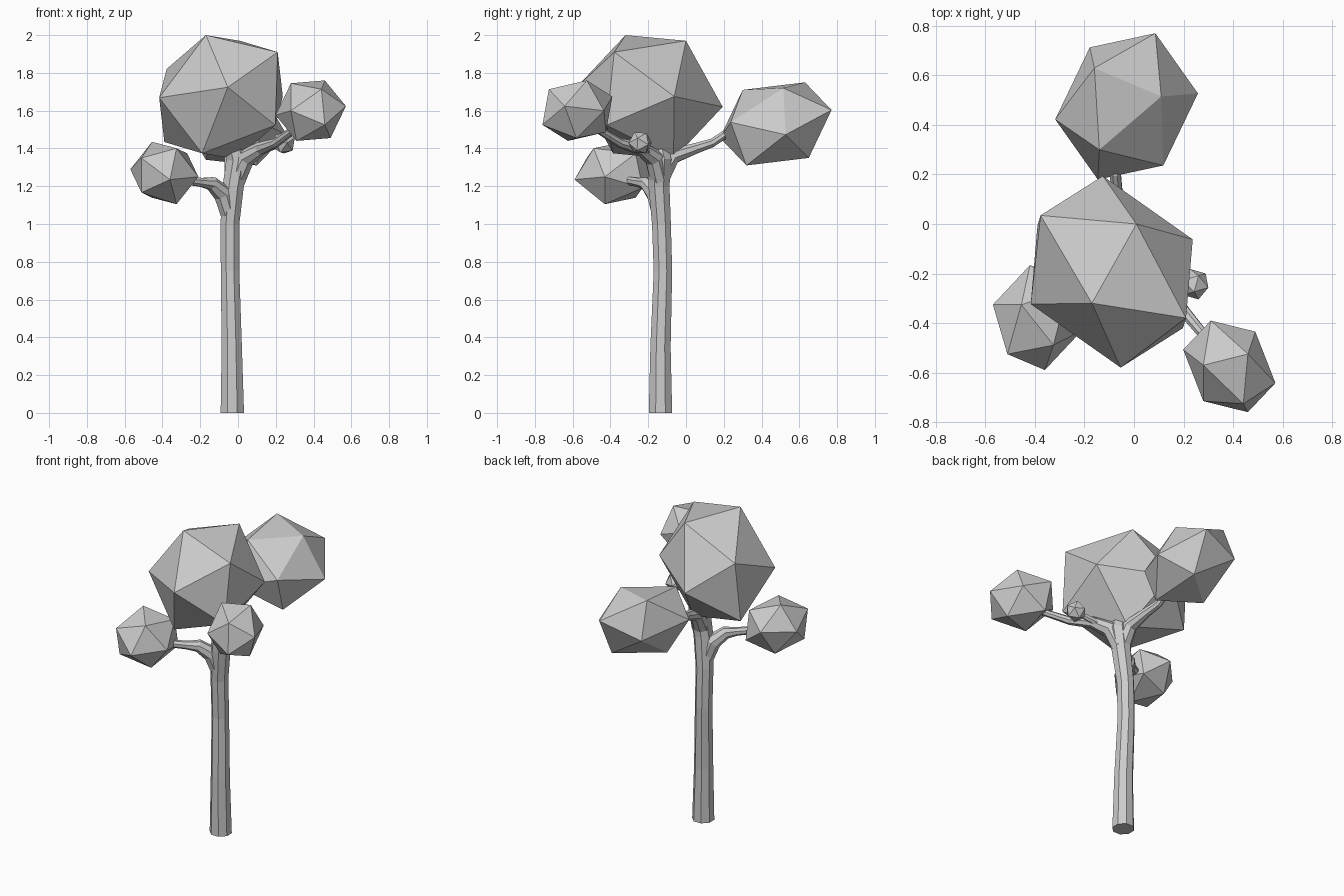
import bpy, bmesh, math
from mathutils import Vector, Matrix

if "Cube" in bpy.data.objects:
    bpy.data.objects.remove(bpy.data.objects["Cube"])


def finish(name, bm):
    bmesh.ops.recalc_face_normals(bm, faces=bm.faces)
    me = bpy.data.meshes.new(name)
    bm.to_mesh(me)
    bm.free()
    ob = bpy.data.objects.new(name, me)
    bpy.context.collection.objects.link(ob)
    return ob


def foliage(name, centre, corners):
    """Icosahedron turned and stretched so one face lands on the three corners."""
    c = Vector(centre)
    bm = bmesh.new()
    bmesh.ops.create_icosphere(bm, subdivisions=1, radius=1)
    bm.faces.ensure_lookup_table()
    src = Matrix([v.co for v in bm.faces[0].verts]).transposed()
    dst = Matrix([Vector(p) - c for p in corners]).transposed()
    m = dst @ src.inverted()
    for v in bm.verts:
        v.co = m @ v.co + c
    return finish(name, bm)


def limb(name, path, sides=8):
    """Tapered tube through (x, y, z, radius) points."""
    bm = bmesh.new()
    pts = [Vector(p[:3]) for p in path]
    side = None
    rings = []
    for i, p in enumerate(pts):
        t = (pts[min(i + 1, len(pts) - 1)] - pts[max(i - 1, 0)]).normalized()
        if i == 0 and p.z == 0:
            t = Vector((0, 0, 1))
        ref = side or (Vector((1, 0, 0)) if abs(t.x) < 0.7 else Vector((0, 1, 0)))
        side = (ref - t * ref.dot(t)).normalized()
        up = t.cross(side)
        ring = []
        for k in range(sides):
            a = 2 * math.pi * (k + 0.5) / sides
            ring.append(bm.verts.new(p + path[i][3] * (side * math.cos(a) + up * math.sin(a))))
        rings.append(ring)
    for a, b in zip(rings, rings[1:]):
        for k in range(sides):
            n = (k + 1) % sides
            bm.faces.new((a[k], a[n], b[n], b[k]))
    bm.faces.new(rings[0])
    bm.faces.new(rings[-1])
    return finish(name, bm)


# Trunk, leaning slightly and swelling at the fork
limb("trunk", [(-.03, -.135, 0, .067), (-.033, -.135, .35, .058), (-.042, -.122, .75, .053),
               (-.043, -.13, 1.0, .054), (-.025, -.143, 1.2, .06), (0, -.14, 1.34, .068),
               (-.03, -.16, 1.46, .05)])

# Branches reaching into the foliage
limb("left_branch", [(-.045, -.135, 1.04, .045), (-.08, -.16, 1.16, .052), (-.14, -.21, 1.215, .038),
                     (-.19, -.25, 1.22, .026), (-.31, -.33, 1.235, .022)])
limb("right_branch", [(-.01, -.14, 1.24, .055), (.04, -.17, 1.35, .052), (.12, -.24, 1.40, .036),
                      (.2, -.35, 1.43, .025), (.35, -.53, 1.54, .018)])
limb("back_branch", [(-.02, -.14, 1.24, .055), (-.03, -.07, 1.36, .045), (-.05, .05, 1.40, .03),
                     (-.07, .14, 1.43, .024), (-.075, .2, 1.47, .024), (-.06, .32, 1.48, .04)])
limb("twig", [(.08, -.2, 1.38, .025), (.16, -.22, 1.4, .018), (.245, -.245, 1.43, .014)], 6)

# Faceted foliage clumps
foliage("crown_foliage", (-.09, -.193, 1.672),
        [(-.17, -.32, 2.0), (.01, 0, 1.97), (.21, -.38, 1.91)])
foliage("back_foliage", (-.03, .475, 1.53),
        [(-.16, .63, 1.75), (-.14, .30, 1.71), (.11, .515, 1.72)])
foliage("right_foliage", (.385, -.575, 1.6),
        [(.46, -.525, 1.76), (.28, -.57, 1.745), (.31, -.39, 1.675)])
foliage("left_foliage", (-.39, -.378, 1.27),
        [(-.36, -.59, 1.235), (-.21, -.43, 1.25), (-.325, -.43, 1.105)])
bm = bmesh.new()
bmesh.ops.create_icosphere(bm, subdivisions=1, radius=.064,
                           matrix=Matrix.Translation((.243, -.243, 1.43)) @ Matrix.Rotation(.5, 4, 'X'))
finish("small_foliage", bm)
